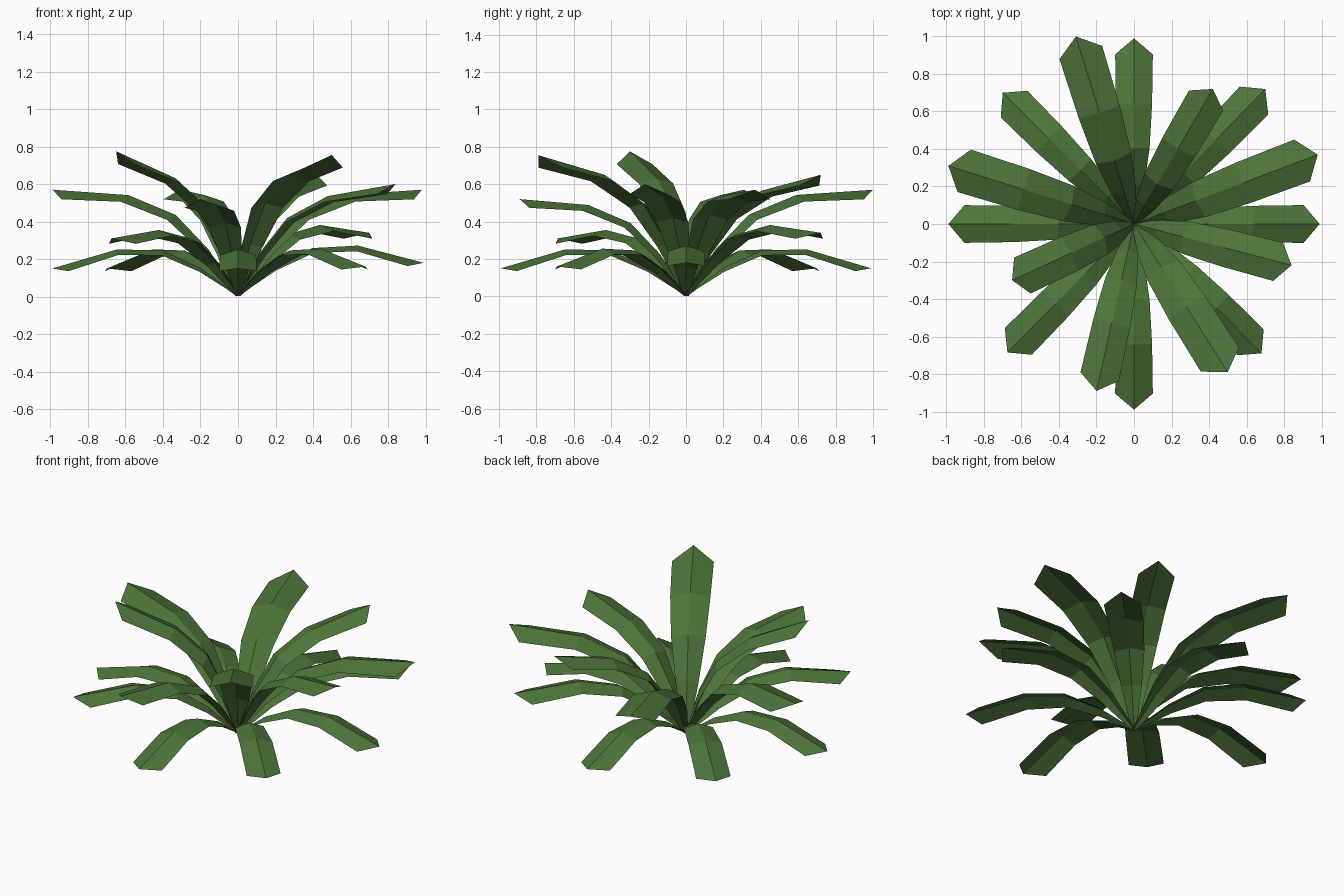
import bpy
import math

if "Cube" in bpy.data.objects:
    bpy.data.objects.remove(bpy.data.objects["Cube"])

green = bpy.data.materials.new("leaf green")
green.diffuse_color = (0.074, 0.176, 0.042, 1)
green.use_nodes = True
green.node_tree.nodes["Principled BSDF"].inputs["Base Color"].default_value = green.diffuse_color

# Leaf stations: rib distance, rib height, edge distance, edge height, half width
STATIONS = [
    (0.00, 0.000, 0.00, -0.006, 0.012),
    (0.20, 0.145, 0.205, 0.125, 0.055),
    (0.40, 0.238, 0.405, 0.212, 0.083),
    (0.64, 0.245, 0.635, 0.215, 0.096),
    (0.985, 0.145, 0.90, 0.130, 0.100),
]
TIP_R, TIP_Z = STATIONS[-1][:2]
BASE_Z = 0.008


def leaf(name, x, y, z):
    """Arched, ridged leaf from the base to a tip at (x, y, z)."""
    z -= BASE_Z
    r = math.hypot(x, y)
    size = math.hypot(r, z) / math.hypot(TIP_R, TIP_Z)
    pitch = math.atan2(z, r) - math.atan2(TIP_Z, TIP_R)
    c, s = math.cos(pitch) * size, math.sin(pitch) * size
    dx, dy = x / r, y / r

    def place(a, h, w):
        d, up = a * c - h * s, a * s + h * c
        w *= size
        return (d * dx - w * dy, d * dy + w * dx, BASE_Z + up)

    verts, faces = [], []
    for a, h, ea, eh, w in STATIONS:
        verts += [place(ea, eh, w), place(a, h, 0), place(ea, eh, -w)]
    for i in range(len(STATIONS) - 1):
        k = 3 * i
        for j in (k, k + 1):
            faces.append((j, j + 1, j + 4, j + 3))
    # wind so the ridge side faces up
    faces = [f[::1] for f in faces]
    me = bpy.data.meshes.new(name)
    me.from_pydata(verts, [], faces)
    me.materials.append(green)
    me.update()
    if sum(p.normal.z for p in me.polygons) < 0:
        me.flip_normals()
    bpy.context.collection.objects.link(bpy.data.objects.new(name, me))


# Lower ring: axis and diagonal leaves
LOWER = [
    (0.99, 0, 0.18), (0, 0.99, 0.15), (-0.99, 0, 0.15), (0, -0.99, 0.15),
    (0.70, 0.72, 0.34), (-0.70, 0.70, 0.15), (-0.675, -0.685, 0.31), (0.68, -0.69, 0.16),
]
# Upper ring: steeper leaves
UPPER = [
    (0.98, 0.37, 0.57), (0.42, 0.72, 0.65), (-0.31, 1.0, 0.57), (-0.99, 0.31, 0.57),
    (-0.65, -0.30, 0.775), (-0.20, -0.89, 0.52), (0.50, -0.79, 0.755), (0.84, -0.22, 0.60),
]
for i, tip in enumerate(LOWER):
    leaf(f"lower_leaf_{i + 1}", *tip)
for i, tip in enumerate(UPPER):
    leaf(f"upper_leaf_{i + 1}", *tip)
